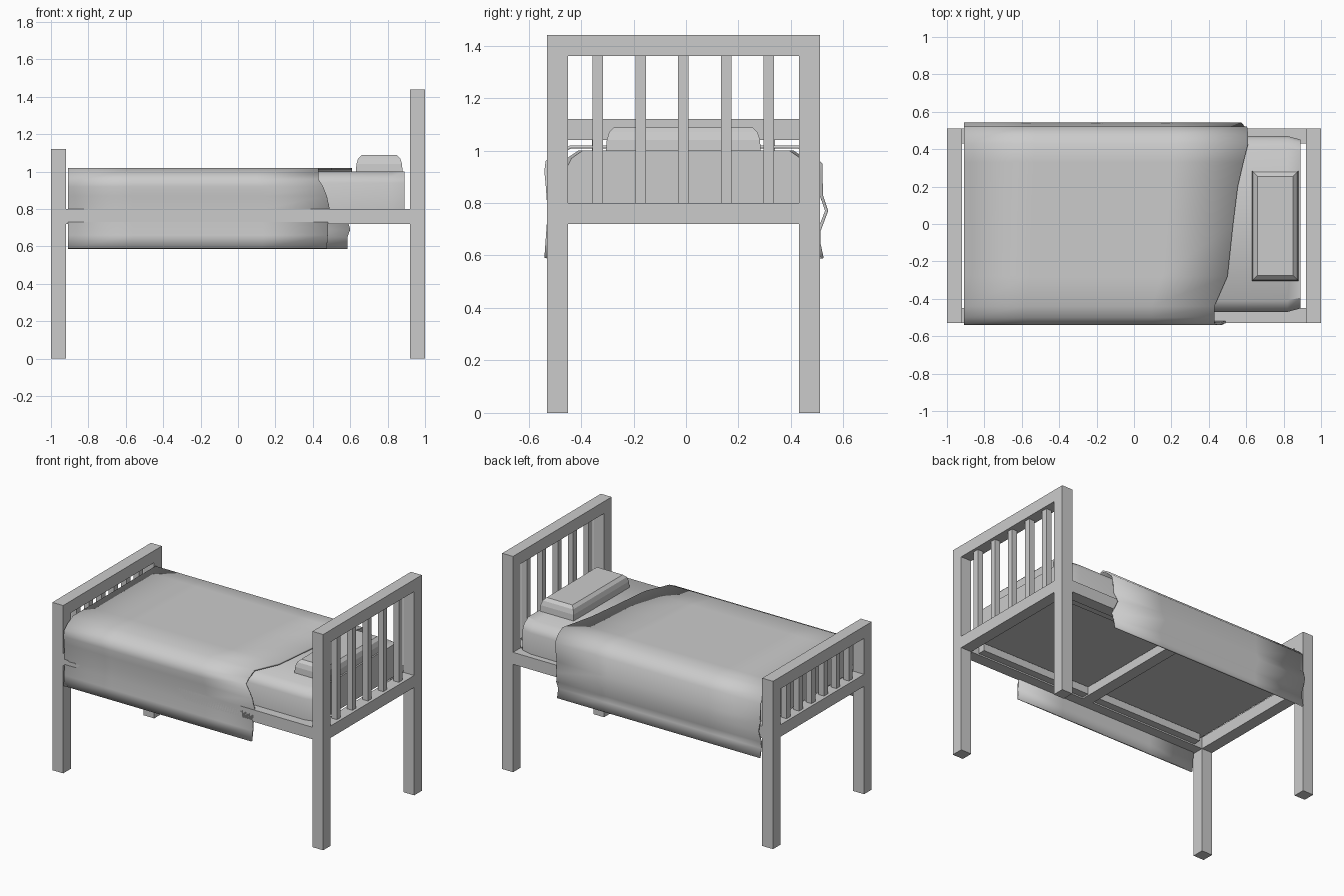
import bpy, bmesh

if "Cube" in bpy.data.objects:
    bpy.data.objects.remove(bpy.data.objects["Cube"])

YC = -0.01  # bed frame centre line


def finish(name, bm, smooth=None):
    bmesh.ops.recalc_face_normals(bm, faces=bm.faces)
    me = bpy.data.meshes.new(name)
    bm.to_mesh(me)
    bm.free()
    ob = bpy.data.objects.new(name, me)
    bpy.context.collection.objects.link(ob)
    if smooth:
        bpy.ops.object.select_all(action='DESELECT')
        ob.select_set(True)
        bpy.context.view_layer.objects.active = ob
        bpy.ops.object.shade_smooth_by_angle(angle=smooth)
    return ob


def box(name, x, y, z):
    bm = bmesh.new()
    bmesh.ops.create_cube(bm, size=1)
    for v in bm.verts:
        for i, (a, b) in enumerate((x, y, z)):
            v.co[i] = a if v.co[i] < 0 else b
    return finish(name, bm)


def loft(name, loops, smooth=None):
    """Closed solid through a stack of equal-length point loops."""
    bm = bmesh.new()
    rings = [[bm.verts.new(p) for p in loop] for loop in loops]
    n = len(rings[0])
    for a, b in zip(rings, rings[1:]):
        for i in range(n):
            j = (i + 1) % n
            bm.faces.new((a[i], a[j], b[j], b[i]))
    bm.faces.new(rings[0])
    bm.faces.new(rings[-1])
    return finish(name, bm, smooth)


# Head and foot boards: posts, rails, slats
def board(name, x0, x1, height, slats):
    for side, y0 in (("front", -0.53), ("back", 0.43)):
        box(f"{name}_post_{side}", (x0, x1), (y0, y0 + 0.08), (0, height))
    inner = (-0.45, 0.43)
    box(f"{name}_top_rail", (x0, x1), inner, (height - 0.08, height))
    box(f"{name}_lower_rail", (x0, x1), inner, (0.72, 0.80))
    xm = (x0 + x1) / 2
    pitch = (0.88 + 0.04) / (slats + 1) if slats > 5 else 0.163
    for i in range(slats):
        y = YC + (i - (slats - 1) / 2) * pitch
        box(f"{name}_slat_{i + 1}", (xm - 0.02, xm + 0.02), (y - 0.02, y + 0.02),
            (0.80, height - 0.08))


board("headboard", 0.92, 1.0, 1.44, 5)
board("footboard", -1.0, -0.92, 1.12, 6)

# Side rails with inner ledges, and the middle cross beam
for side, s in (("front", -1), ("back", 1)):
    def span(a, b):
        return sorted((YC + s * a, YC + s * b))
    box(f"side_rail_{side}", (-0.92, 0.92), span(0.44, 0.52), (0.72, 0.80))
    box(f"ledge_{side}", (-0.86, 0.86), span(0.39, 0.44), (0.73, 0.78))
box("cross_beam", (-0.05, 0.03), (-0.45, 0.43), (0.72, 0.78))

# Mattress: chamfered profile, narrowing at both ends
profile = [(-0.47, 0.785), (-0.47, 0.94), (-0.455, 0.97), (-0.41, 1.0),
           (0.41, 1.0), (0.455, 0.97), (0.47, 0.94), (0.47, 0.785)]
loft("mattress", [[(x, y * k, z) for y, z in profile]
                  for x, k in ((-0.90, 0.95), (-0.82, 1), (0.82, 1), (0.89, 0.96))], 0.6)

# Pillow: tapered block with soft upper edge
def pillow_ring(inset, z):
    x0, x1, y0, y1 = 0.63 + inset, 0.88 - inset, -0.305 + inset, 0.285 - inset
    return [(x0, y0, z), (x1, y0, z), (x1, y1, z), (x0, y1, z)]


loft("pillow", [pillow_ring(0, 0.995), pillow_ring(0.003, 1.04),
                pillow_ring(0.012, 1.07), pillow_ring(0.03, 1.088)])

# Blanket: (y, z, x of the wavy head-side edge), swept to the foot
edge = [(-0.54, 0.59, 0.475), (-0.535, 0.66, 0.48), (-0.53, 0.73, 0.48), (-0.53, 0.80, 0.49),
        (-0.535, 0.87, 0.475), (-0.54, 0.92, 0.455), (-0.535, 0.96, 0.43), (-0.50, 0.99, 0.43),
        (-0.44, 1.02, 0.43), (-0.28, 1.02, 0.50), (0.0, 1.02, 0.53), (0.2, 1.02, 0.555),
        (0.33, 1.02, 0.585), (0.43, 1.02, 0.61), (0.48, 0.99, 0.61), (0.52, 0.95, 0.605),
        (0.522, 0.83, 0.59), (0.542, 0.77, 0.575), (0.512, 0.69, 0.60), (0.512, 0.65, 0.585),
        (0.525, 0.59, 0.585)]
bm = bmesh.new()
rows = []
for y, z, x1 in edge:
    rows.append([bm.verts.new((-0.91 + (x1 + 0.91) * i / 4, y, z)) for i in range(5)])
for a, b in zip(rows, rows[1:]):
    for i in range(4):
        bm.faces.new((a[i], b[i], b[i + 1], a[i + 1]))
blanket = finish("blanket", bm, 0.9)
if blanket.data.polygons[9 * 4].normal.z < 0:
    blanket.data.flip_normals()
mod = blanket.modifiers.new("thickness", 'SOLIDIFY')
mod.thickness = 0.012
mod.offset = -1
